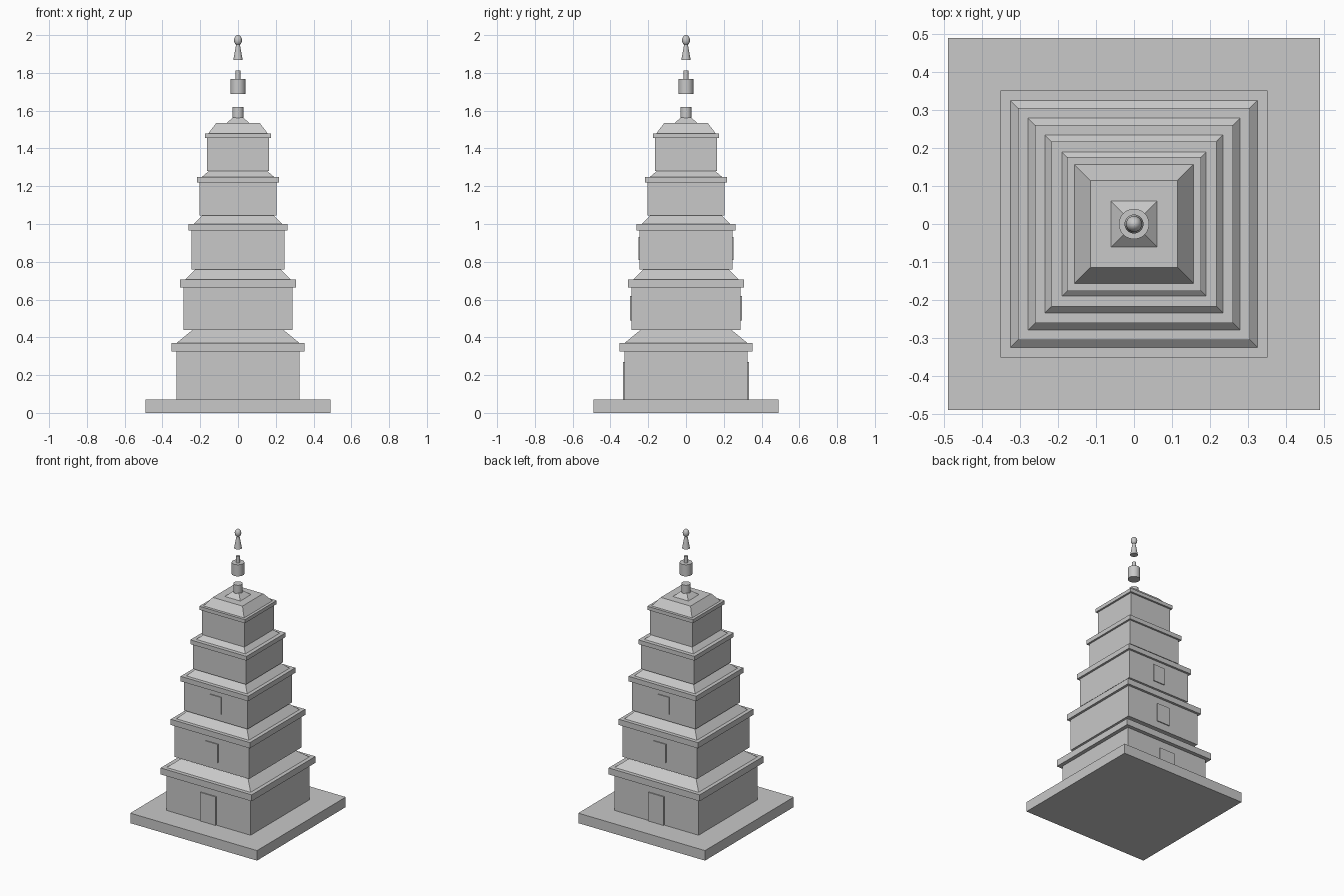
import bpy, bmesh, math

cube = bpy.data.objects.get("Cube")
if cube:
    bpy.data.objects.remove(cube, do_unlink=True)

stone = bpy.data.materials.new("light_grey_stone")
stone.use_nodes = True
grey = (0.58, 0.58, 0.58, 1)
stone.diffuse_color = grey
stone.node_tree.nodes["Principled BSDF"].inputs["Base Color"].default_value = grey


def lathe(name, profile, sides, smooth=False):
    """Stack rings of (radius, z); four sides give square tiers by half width."""
    bm = bmesh.new()
    square = sides == 4
    rings = []
    for r, z in profile:
        r = r * math.sqrt(2) if square else r
        turn = math.pi / 4 if square else 0
        angles = [turn + 2 * math.pi * i / sides for i in range(sides)]
        rings.append([bm.verts.new((r * math.cos(a), r * math.sin(a), z)) for a in angles])
    for low, high in zip(rings, rings[1:]):
        for i in range(sides):
            j = (i + 1) % sides
            bm.faces.new((low[i], low[j], high[j], high[i]))
    bm.faces.new(rings[0][::-1])
    bm.faces.new(rings[-1])
    mesh = bpy.data.meshes.new(name)
    bm.to_mesh(mesh)
    bm.free()
    obj = bpy.data.objects.new(name, mesh)
    bpy.context.collection.objects.link(obj)
    mesh.materials.append(stone)
    if smooth:
        bpy.ops.object.select_all(action="DESELECT")
        obj.select_set(True)
        bpy.context.view_layer.objects.active = obj
        bpy.ops.object.shade_smooth_by_angle(angle=math.radians(40))
    return obj


def plate(name, width, y, z0, z1):
    """Thin panel lying on a front or back wall."""
    bpy.ops.mesh.primitive_cube_add(size=1, location=(0, y, (z0 + z1) / 2))
    obj = bpy.context.object
    obj.name = name
    obj.scale = (width, 0.009, z1 - z0)
    obj.data.materials.append(stone)


# Square plinth
lathe("plinth", [(0.49, 0), (0.49, 0.07)], 4)

# Tiers: wall half width, eave half width, wall base, eave base, eave top,
# roof foot half width, roof head half width, roof head height
tiers = [
    (0.325, 0.352, 0.07, 0.325, 0.37, 0.325, 0.24, 0.44),
    (0.289, 0.306, 0.44, 0.665, 0.705, 0.28, 0.225, 0.76),
    (0.246, 0.261, 0.76, 0.965, 1.0, 0.235, 0.19, 1.045),
    (0.204, 0.217, 1.045, 1.22, 1.25, 0.19, 0.155, 1.28),
    (0.163, 0.176, 1.28, 1.455, 1.48, 0.157, 0.115, 1.535),
]
for n, (wall, eave, z0, z1, z2, foot, head, z3) in enumerate(tiers, 1):
    lathe(f"wall_{n}", [(wall, z0), (wall, z1)], 4)
    lathe(f"eave_{n}", [(eave, z1), (eave, z2)], 4)
    lathe(f"roof_{n}", [(foot, z2), (head, z3)], 4)

# Low cap on the top roof
lathe("roof_cap", [(0.06, 1.535), (0.025, 1.565)], 4)

# Doors and shutters on the front and back walls
for side, label in ((-1, "front"), (1, "back")):
    plate(f"{label}_door", 0.12, side * 0.328, 0.07, 0.27)
    plate(f"{label}_lower_shutter", 0.1, side * 0.291, 0.49, 0.62)
    plate(f"{label}_upper_shutter", 0.09, side * 0.248, 0.81, 0.93)

# Spire pieces, stacked with open gaps between them
lathe("spire_neck", [(0.03, 1.555), (0.03, 1.62)], 24, True)
lathe("spire_drum", [(0.04, 1.687), (0.04, 1.768)], 24, True)
lathe("spire_pin", [(0.013, 1.768), (0.013, 1.812)], 16, True)
lathe("finial_cone", [(0.025, 1.868), (0.009, 1.955)], 24, True)
bpy.ops.mesh.primitive_uv_sphere_add(segments=24, ring_count=12, radius=1, location=(0, 0, 1.973))
ball = bpy.context.object
ball.name = "finial_ball"
ball.scale = (0.021, 0.021, 0.027)
ball.data.materials.append(stone)
bpy.ops.object.shade_smooth_by_angle()
